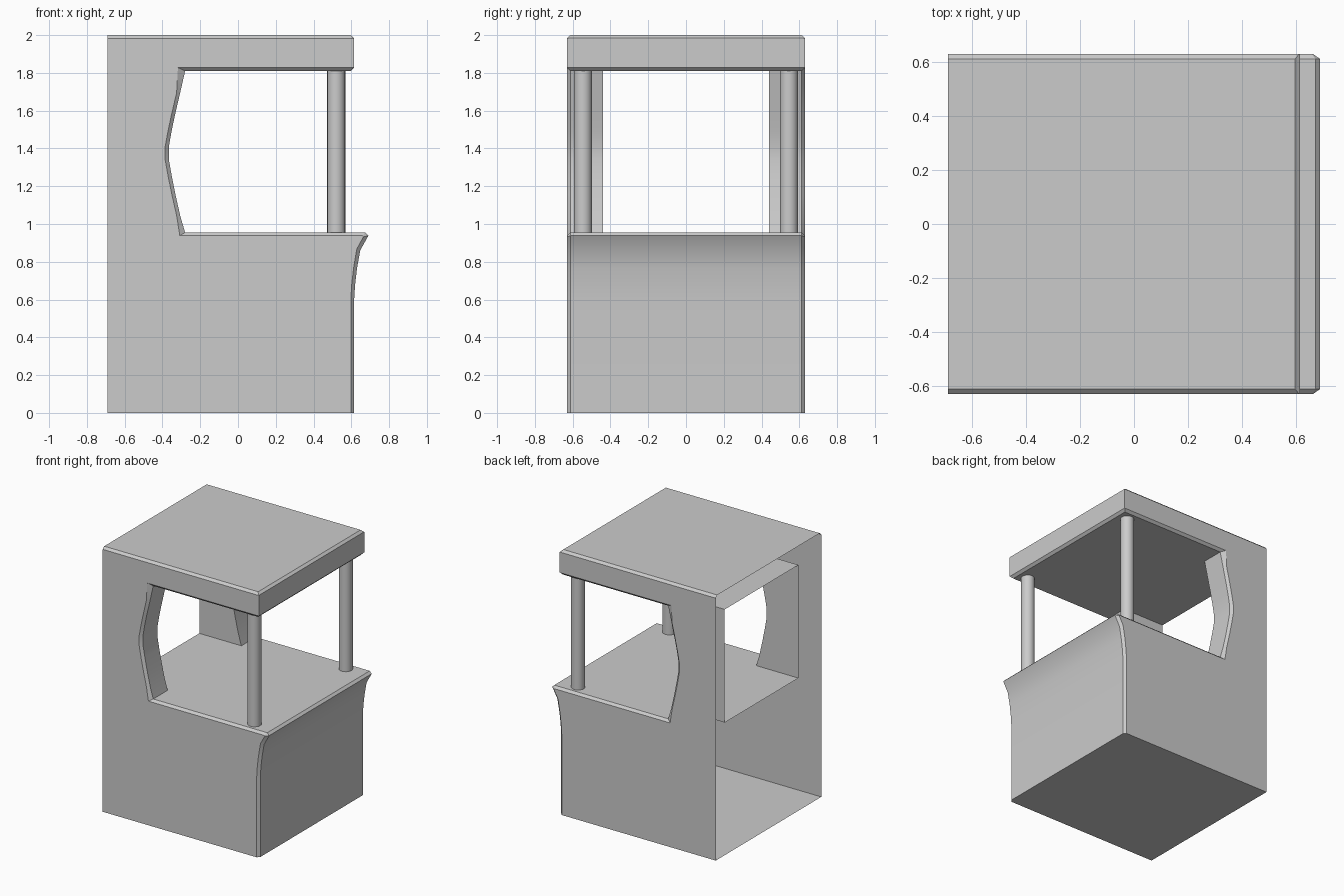
import bpy, bmesh

if "Cube" in bpy.data.objects:
    bpy.data.objects.remove(bpy.data.objects["Cube"])

SIDE, EDGE, INNER, BACK = 0.63, 0.612, 0.44, -0.632

# side profile: (x, z at the chamfer's inner line, x, z on the outer side face)
front = [
    (-0.69, 0, -0.69, 0), (0.615, 0, 0.597, 0), (0.615, 0.6, 0.597, 0.6),
    (0.62, 0.68, 0.602, 0.68), (0.63, 0.765, 0.612, 0.768),
    (0.647, 0.86, 0.629, 0.868), (0.69, 0.938, 0.664, 0.932),
    (0.673, 0.955, 0.66, 0.938)]
jamb = [
    (-0.28, 0.955, -0.308, 0.938), (-0.305, 1.04, -0.325, 1.045),
    (-0.33, 1.15, -0.35, 1.155), (-0.35, 1.25, -0.37, 1.253),
    (-0.366, 1.34, -0.386, 1.342), (-0.366, 1.41, -0.386, 1.408),
    (-0.352, 1.49, -0.372, 1.485), (-0.333, 1.58, -0.353, 1.575),
    (-0.305, 1.70, -0.325, 1.695), (-0.28, 1.81, -0.318, 1.828)]
roof = [
    (0.597, 1.81, 0.612, 1.828), (0.615, 1.828, 0.615, 1.829),
    (0.615, 1.984, 0.615, 1.983), (0.597, 2.0, 0.612, 1.983),
    (-0.69, 2.0, -0.69, 1.983)]
profile = front + jamb + roof


def face(bm, pts):
    bm.faces.new([bm.verts.new(p) for p in pts])


def finish(name, bm, angle=0.5):
    bmesh.ops.remove_doubles(bm, verts=bm.verts, dist=0.0005)
    bmesh.ops.recalc_face_normals(bm, faces=bm.faces)
    me = bpy.data.meshes.new(name)
    bm.to_mesh(me)
    bm.free()
    ob = bpy.data.objects.new(name, me)
    bpy.context.collection.objects.link(ob)
    bpy.ops.object.select_all(action='DESELECT')
    ob.select_set(True)
    bpy.context.view_layer.objects.active = ob
    bpy.ops.object.shade_smooth_by_angle(angle=angle)
    return ob


# booth shell, open at the back, with a passage through it
bm = bmesh.new()
j0, j1 = len(front), len(front) + len(jamb) - 1
for s in (-1, 1):
    # outer side wall and inner passage wall
    face(bm, [(px, s * SIDE, pz) for _, _, px, pz in profile])
    face(bm, [(BACK, s * INNER, 0.955)] + [(q[0], s * INNER, q[1]) for q in jamb]
         + [(BACK, s * INNER, 1.81)])
for i, (a, b) in enumerate(zip(profile, profile[1:])):
    for s in (-1, 1):
        # chamfer strip
        face(bm, [(a[0], s * EDGE, a[1]), (b[0], s * EDGE, b[1]),
                  (b[2], s * SIDE, b[3]), (a[2], s * SIDE, a[3])])
        # window jamb
        if j0 <= i < j1:
            face(bm, [(a[0], s * EDGE, a[1]), (b[0], s * EDGE, b[1]),
                      (b[0], s * INNER, b[1]), (a[0], s * INNER, a[1])])
    # panels across the full width
    if not j0 - 1 <= i <= j1:
        face(bm, [(a[0], -EDGE, a[1]), (b[0], -EDGE, b[1]),
                  (b[0], EDGE, b[1]), (a[0], EDGE, a[1])])
# counter top and ceiling, narrowing into the passage
for x, z in ((0.673, 0.955), (0.597, 1.81)):
    half = [(x, EDGE), (-0.28, EDGE), (-0.28, INNER), (BACK, INNER)]
    outline = half + [(px, -py) for px, py in reversed(half)]
    face(bm, [(px, py, z) for px, py in outline])
finish("booth_shell", bm)

# round corner posts
for s, name in ((-1, "post_near"), (1, "post_far")):
    bm = bmesh.new()
    bmesh.ops.create_cone(bm, cap_ends=True, segments=20, radius1=0.048,
                          radius2=0.048, depth=0.855)
    ob = finish(name, bm)
    ob.location = (0.52, s * 0.545, 1.3825)
